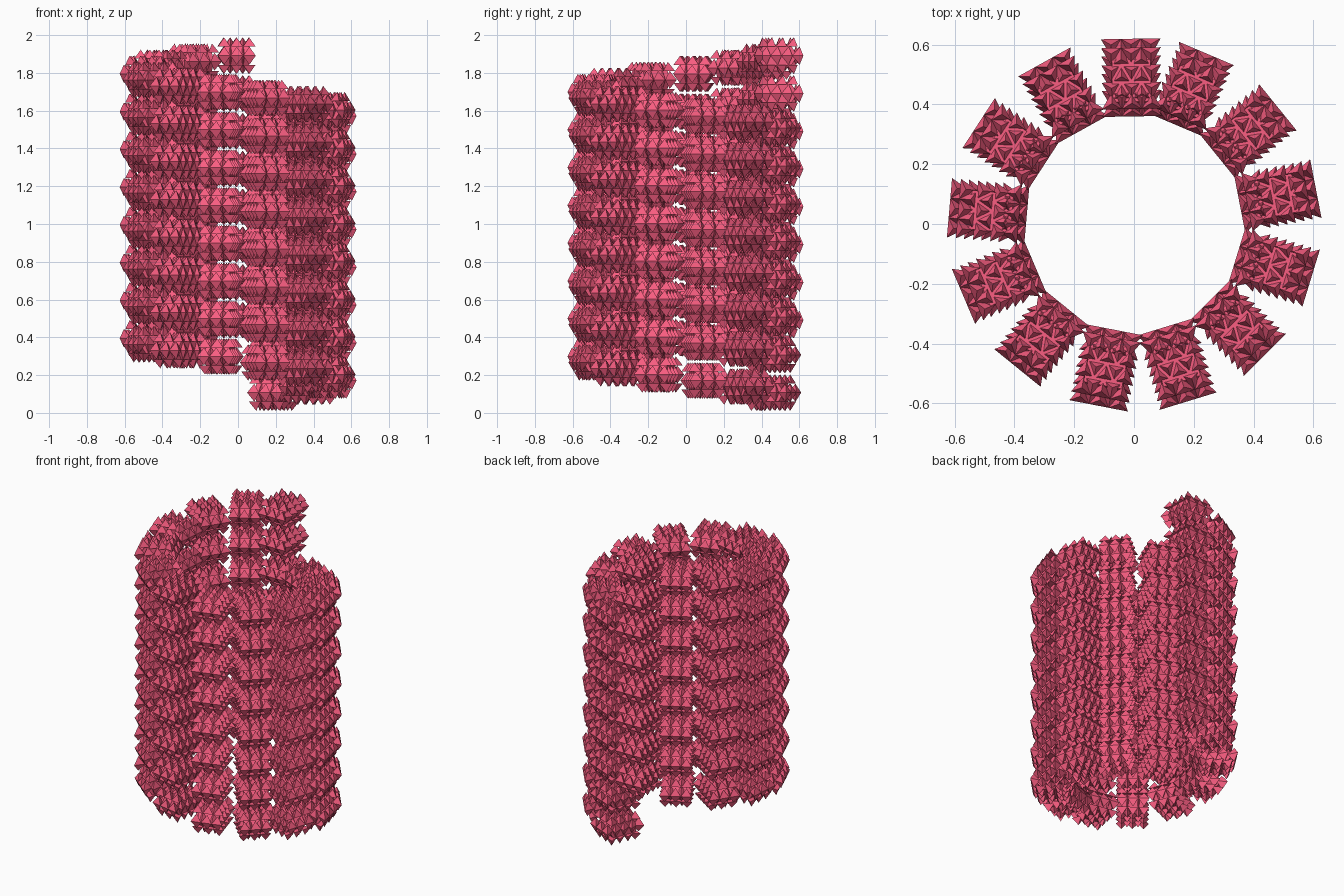
import bpy, bmesh
from math import radians, sqrt
from mathutils import Vector

if "Cube" in bpy.data.objects:
    bpy.data.objects.remove(bpy.data.objects["Cube"])

EDGE = 0.0667                 # spike base width (three across a block)
ROW = EDGE * sqrt(3) / 2      # spike base depth
LAYER = 0.048                 # spike height
PITCH = 0.2                   # block spacing up a filament
BLOCKS, COLUMNS = 8, 13
STEP_Z, STEP_ANGLE = 0.032, -28.0


def spike(bm, r, y, z, toward, up):
    """Tetrahedron: base edge at radius r, base point toward +-r, tip up or down."""
    pts = [(r, y - EDGE / 2, z), (r, y + EDGE / 2, z), (r + toward * ROW, y, z),
           (r + toward * ROW / 3, y, z + up * LAYER)]
    a, b, c, d = [bm.verts.new(p) for p in pts]
    for f in ((a, c, b), (a, b, d), (b, c, d), (c, a, d)):
        bm.faces.new(f)


def spike_row(bm, r, z, toward, up):
    """Three spikes with two reversed ones filling the gaps."""
    for i in (-1, 0, 1):
        spike(bm, r, i * EDGE, z, toward, up)
    for i in (-0.5, 0.5):
        spike(bm, r + toward * ROW, i * EDGE, z, -toward, up)


def spike_plane(bm, z, r_in, r_out, up):
    r = r_out
    while r - ROW > r_in + 0.01:
        spike_row(bm, r, z, -1, up)
        r -= ROW
    spike_row(bm, r_in, z, 1, up)


def core(bm, z):
    """Solid body behind the spikes, extruded from a side profile."""
    profile = [(0.375, 0.1), (0.41, 0.04), (0.55, 0.04), (0.59, 0.1),
               (0.55, 0.16), (0.41, 0.16)]
    face = bm.faces.new([bm.verts.new((r, -0.065, z + h)) for r, h in profile])
    ext = bmesh.ops.extrude_face_region(bm, geom=[face])
    moved = [v for v in ext["geom"] if isinstance(v, bmesh.types.BMVert)]
    bmesh.ops.translate(bm, vec=Vector((0, 0.13, 0)), verts=moved)


def block(bm, z):
    core(bm, z)
    mid = z + PITCH / 2
    for up in (1, -1):
        spike_plane(bm, mid, 0.36, 0.62, up)
        spike_plane(bm, mid + up * LAYER, 0.385, 0.59, up)


# one vertical filament of stacked spiky blocks
bm = bmesh.new()
for i in range(BLOCKS):
    block(bm, i * PITCH)
bmesh.ops.recalc_face_normals(bm, faces=bm.faces)
mesh = bpy.data.meshes.new("filament")
bm.to_mesh(mesh)
bm.free()

mat = bpy.data.materials.new("pink")
mat.diffuse_color = (0.95, 0.11, 0.22, 1)
mat.use_nodes = True
mat.node_tree.nodes["Principled BSDF"].inputs["Base Color"].default_value = mat.diffuse_color
mesh.materials.append(mat)

# filaments stepped round the tube in a rising helix
for k in range(COLUMNS):
    ob = bpy.data.objects.new(f"filament_{k + 1:02d}", mesh)
    ob.location.z = 0.007 + k * STEP_Z
    ob.rotation_euler.z = radians(67 + k * STEP_ANGLE)
    bpy.context.collection.objects.link(ob)
